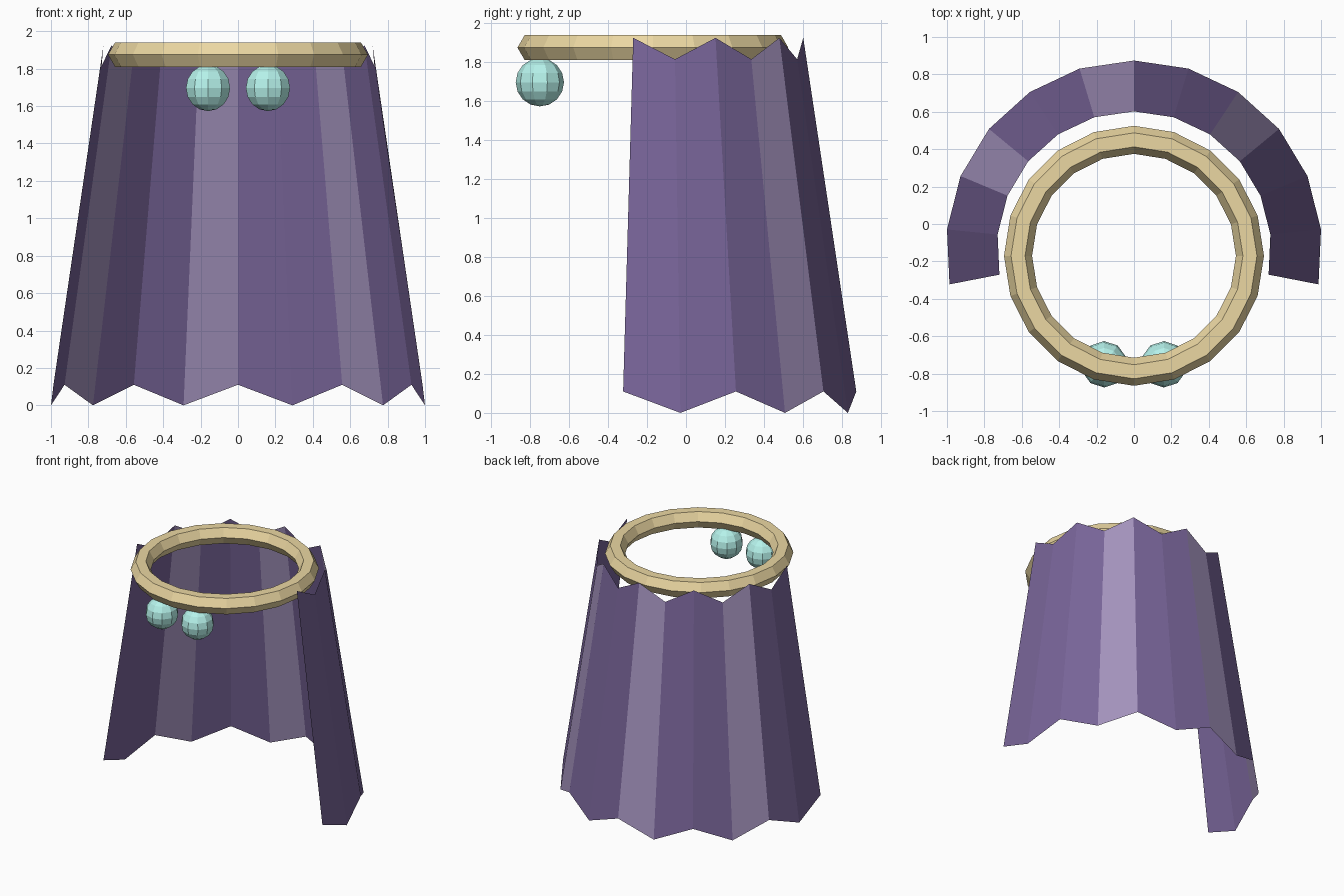
import bpy, bmesh
from math import sin, cos, pi, radians

if "Cube" in bpy.data.objects:
    bpy.data.objects.remove(bpy.data.objects["Cube"])


def material(name, color):
    m = bpy.data.materials.new(name)
    m.diffuse_color = (*color, 1)
    m.use_nodes = True
    m.node_tree.nodes["Principled BSDF"].inputs["Base Color"].default_value = m.diffuse_color
    return m


def add_object(name, bm, mats):
    mesh = bpy.data.meshes.new(name)
    bm.to_mesh(mesh)
    bm.free()
    for m in mats:
        mesh.materials.append(m)
    obj = bpy.data.objects.new(name, mesh)
    bpy.context.collection.objects.link(obj)
    return obj


purple = material("purple_cloth", (0.19, 0.13, 0.32))
lilac = material("lilac_cloth", (0.37, 0.29, 0.51))
gold = material("pale_gold", (0.83, 0.68, 0.36))
aqua = material("aqua_bead", (0.46, 0.88, 0.82))

# Cape: open flared sheet with zigzag hems, every third panel lighter
PANELS, CAPE_Y = 12, -0.131
bm = bmesh.new()
columns = []
for i in range(PANELS + 1):
    a = radians(-101 + 202 * i / PANELS)
    lift = 0.11 if i % 2 == 0 else 0.0
    columns.append([bm.verts.new((r * sin(a), CAPE_Y + r * cos(a), z + lift))
                    for r, z in ((1.005, 0.0), (0.733, 1.815))])
for i in range(PANELS):
    (b0, t0), (b1, t1) = columns[i], columns[i + 1]
    face = bm.faces.new((b1, b0, t0, t1))
    face.material_index = 1 if i in (2, 5, 8) else 0
add_object("cape", bm, [purple, lilac])

# Collar: 20-sided ring with hexagonal section
bm = bmesh.new()
MAJOR, MINOR = 20, 6
rings = []
for i in range(MAJOR):
    a = 2 * pi * i / MAJOR
    ring = []
    for j in range(MINOR):
        b = 2 * pi * j / MINOR
        r = 0.62 + 0.075 * cos(b)
        ring.append(bm.verts.new((r * cos(a), -0.17 + r * sin(a), 1.875 + 0.075 * sin(b))))
    rings.append(ring)
for i in range(MAJOR):
    p, q = rings[i], rings[(i + 1) % MAJOR]
    for j in range(MINOR):
        k = (j + 1) % MINOR
        bm.faces.new((p[j], q[j], q[k], p[k]))
add_object("collar_ring", bm, [gold])

# Clasp beads: a pair under the front of the collar
for side, x in (("left", -0.16), ("right", 0.16)):
    bm = bmesh.new()
    bmesh.ops.create_uvsphere(bm, u_segments=10, v_segments=8, radius=0.124)
    bead = add_object(side + "_clasp_bead", bm, [aqua])
    bead.location = (x, -0.75, 1.697)
